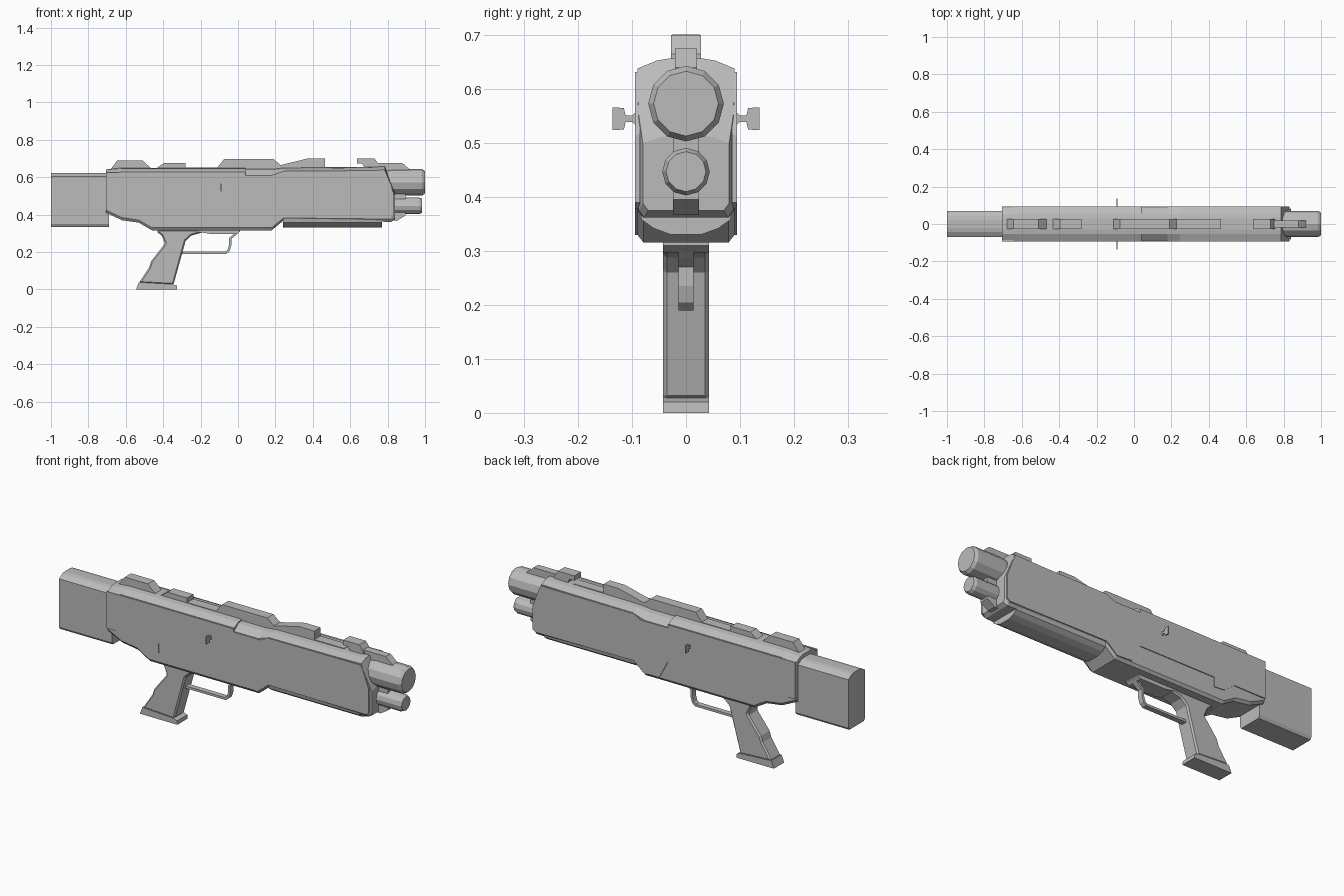
import bpy, bmesh, math

grey = bpy.data.materials.new("grey metal")
grey.diffuse_color = (0.5, 0.5, 0.5, 1)


def finish(name, bm, bevel=0.0):
    bmesh.ops.recalc_face_normals(bm, faces=bm.faces[:])
    me = bpy.data.meshes.new(name)
    bm.to_mesh(me)
    bm.free()
    me.materials.append(grey)
    ob = bpy.data.objects.new(name, me)
    bpy.context.collection.objects.link(ob)
    if bevel:
        m = ob.modifiers.new("edge bevel", 'BEVEL')
        m.width = bevel
        m.segments = 1
        m.limit_method = 'ANGLE'
        m.angle_limit = math.radians(60)
    return ob


def skin(name, rings, bevel=0.0):
    """Join closed rings of points and cap both ends."""
    bm = bmesh.new()
    vs = [[bm.verts.new(p) for p in r] for r in rings]
    n = len(vs[0])
    for a, b in zip(vs, vs[1:]):
        for i in range(n):
            j = (i + 1) % n
            bm.faces.new((a[i], a[j], b[j], b[i]))
    bm.faces.new(vs[0])
    bm.faces.new(vs[-1])
    return finish(name, bm, bevel)


def prism(name, pts, y0, y1, bevel=0.0):
    """Side profile (x, z) extruded across y."""
    return skin(name, [[(x, y, z) for x, z in pts] for y in (y0, y1)], bevel)


def hull(name, stations):
    """Chamfered section along x: (x, half width, bottom, shoulder, top)."""
    rings = []
    for x, w, b, s, t in stations:
        half = [(w * .88, b), (w, b + .014), (w, s), (w * .6, t - .004), (w * .32, t)]
        rings.append([(x, y, z) for y, z in half] + [(x, -y, z) for y, z in reversed(half)])
    return skin(name, rings)


def barrel(name, z, prof, n):
    skin(name, [[(x, r * math.cos(2 * math.pi * i / n), z + r * math.sin(2 * math.pi * i / n))
                 for i in range(n)] for x, r in prof])


# stock
hull("stock", [(-1, .07, .335, .603, .624), (-.69, .07, .335, .603, .624)])

# receiver and fore-end
hull("receiver", [(-.705, .088, .41, .615, .642), (-.62, .09, .37, .628, .65),
                  (-.53, .09, .357, .628, .65), (-.46, .09, .316, .628, .65),
                  (.04, .09, .316, .628, .65)])
hull("fore_end", [(.04, .09, .316, .61, .643), (.18, .09, .316, .61, .643),
                  (.245, .09, .37, .632, .65), (.62, .09, .365, .635, .653),
                  (.785, .09, .362, .638, .657), (.82, .088, .362, .555, .567),
                  (.84, .08, .375, .50, .515)])

# raised side plates, one on each side
plate = [(-.705, .625), (-.705, .43), (-.52, .43), (-.46, .385), (-.4, .38), (-.4, .43),
         (.04, .43), (.09, .335), (.18, .33), (.24, .382), (.815, .378), (.832, .39),
         (.832, .515), (.795, .615), (.785, .632), (.24, .63), (.2, .608), (.04, .608),
         (.04, .625)]
for side, s in (("left", 1), ("right", -1)):
    prism(side + "_side_plate", plate, s * .085, s * .0945)

# rounded under-rail
under = [(.088, .385), (.082, .358), (.06, .342), (.03, .331)]
under += [(-y, z) for y, z in reversed(under)]
skin("under_rail", [[(x, y, z) for y, z in under] for x in (.24, .77)])

# top rail and sights
rail = [(-.69, .63), (-.645, .69), (-.51, .69), (-.462, .645), (-.44, .645), (-.395, .677),
        (-.28, .677), (-.28, .653), (-.11, .653), (-.075, .697), (.19, .697), (.228, .665),
        (.375, .701), (.465, .701), (.465, .656), (.64, .656), (.64, .63)]
prism("top_rail", rail, -.026, .026)
prism("front_sight", [(.635, .7), (.73, .7), (.755, .665), (.755, .65), (.675, .65),
                      (.665, .674), (.635, .674)], -.028, .028)
prism("sight_base", [(.70, .64), (.70, .675), (.88, .675), (.92, .64), (.92, .62), (.78, .62)],
      -.02, .02)

# barrels and the block joining them
barrel("upper_barrel", .573, [(.79, .065), (.82, .07), (.985, .07), (1.0, .06)], 12)
barrel("lower_barrel", .447, [(.82, .044), (.97, .044), (.985, .037)], 12)
prism("barrel_block", [(.8, .37), (.85, .367), (.895, .395), (.895, .51), (.8, .515)],
      -.024, .024)

# pistol grip
prism("grip", [(-.43, .32), (-.43, .305), (-.408, .288), (-.39, .246), (-.465, .15),
               (-.475, .118), (-.53, .035), (-.345, .025), (-.28, .26), (-.25, .288),
               (-.19, .305), (-.19, .32)], -.043, .043, .012)
prism("grip_base", [(-.545, 0), (-.325, 0), (-.327, .02), (-.35, .028), (-.53, .038)],
      -.043, .043)

# trigger guard: mount plate and a thin bent strip
prism("guard_mount", [(-.24, .325), (-.2, .306), (-.15, .297), (-.005, .297), (.012, .31),
                      (.012, .325)], -.043, .043)
outer = [(-.31, .19), (-.062, .19), (-.045, .205), (-.036, .235), (-.036, .27), (-.015, .287),
         (0, .3)]
inner = [(-.02, .3), (-.03, .29), (-.048, .274), (-.048, .237), (-.056, .211), (-.067, .202),
         (-.31, .202)]
prism("trigger_guard", outer + inner, -.014, .014)

# thin side knobs
knob = [(.09, .56), (.1, .551), (.112, .551), (.115, .565), (.136, .566)]
knob += [(y, 1.09 - z) for y, z in reversed(knob)]
for side, s in (("left", 1), ("right", -1)):
    skin(side + "_knob", [[(x, s * y, z) for y, z in knob] for x in (-.094, -.088)])
